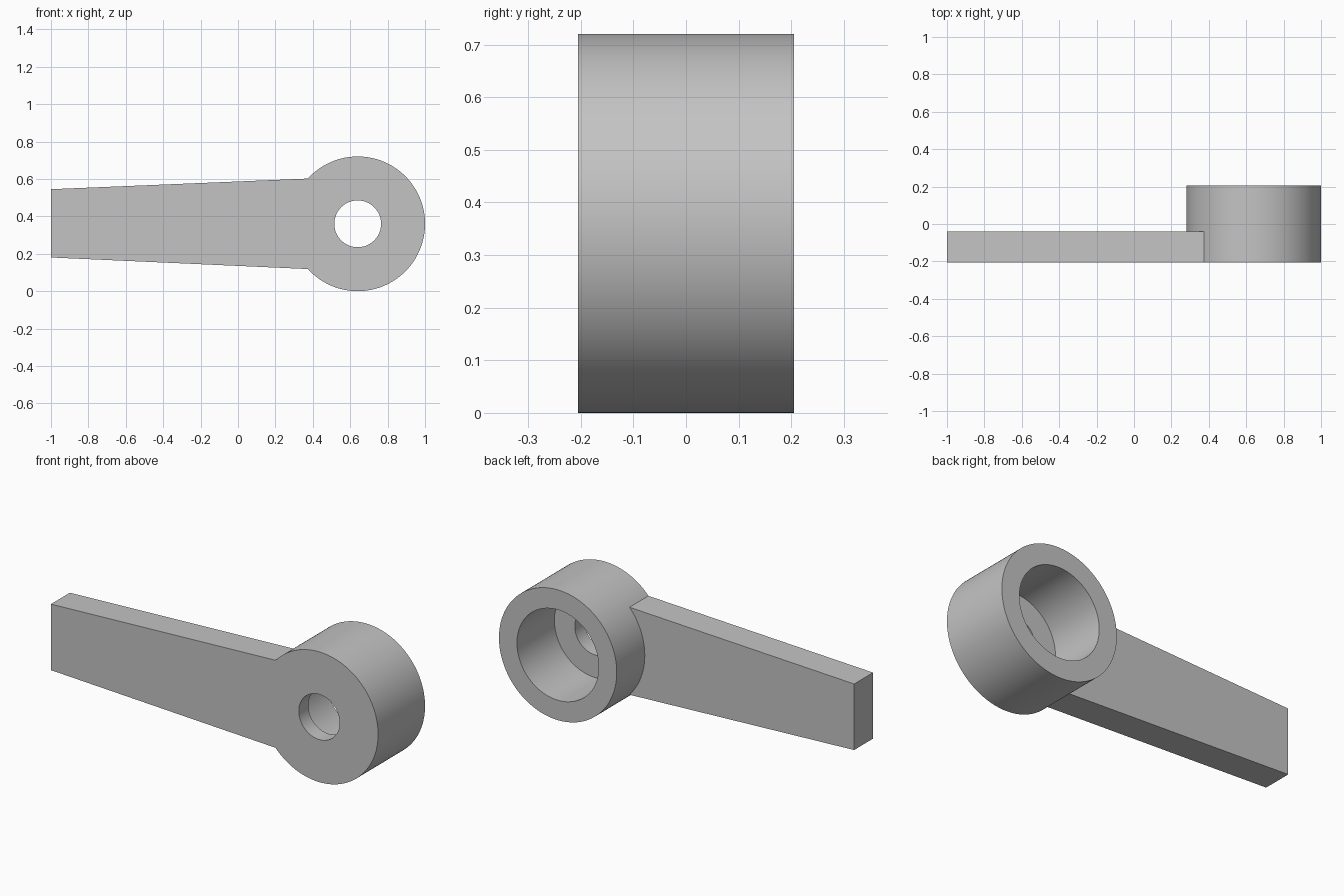
import bpy, bmesh, math

cube = bpy.data.objects.get("Cube")
if cube:
    bpy.data.objects.remove(cube, do_unlink=True)

FRONT, ARM_BACK, BACK, BORE_FLOOR = -0.205, -0.04, 0.205, -0.122
HUB_X, HUB_Z, HUB_R, BORE_R, HOLE_R = 0.64, 0.36, 0.36, 0.25, 0.125
SEG = 128
ARC_START, ARC_END = 49, 79  # hub segments covered by the arm

bm = bmesh.new()

# Hub: stepped section (radius, y) turned around the y axis
section = [(HOLE_R, FRONT), (HUB_R, FRONT), (HUB_R, ARM_BACK), (HUB_R, BACK),
           (BORE_R, BACK), (BORE_R, BORE_FLOOR), (HOLE_R, BORE_FLOOR)]
rings = []
for i in range(SEG):
    a = math.tau * i / SEG
    rings.append([bm.verts.new((HUB_X + r * math.cos(a), y, HUB_Z + r * math.sin(a)))
                  for r, y in section])
n = len(section)
for i in range(SEG):
    here, after = rings[i], rings[(i + 1) % SEG]
    for j in range(n):
        if j == 1 and ARC_START <= i < ARC_END:
            continue  # the arm joins the hub here
        k = (j + 1) % n
        bm.faces.new((here[j], here[k], after[k], after[j]))

# Arm: tapered flat bar whose end follows the hub
def outline(y, column):
    arc = [rings[i][column] for i in range(ARC_START, ARC_END + 1)]
    return arc + [bm.verts.new((-1, y, z)) for z in (0.18, 0.545)]

front, back = outline(FRONT, 1), outline(ARM_BACK, 2)
bm.faces.new(front)
bm.faces.new(back)
for i in (-3, -2, -1):
    bm.faces.new((front[i], front[i + 1], back[i + 1], back[i]))

bmesh.ops.recalc_face_normals(bm, faces=bm.faces)
mesh = bpy.data.meshes.new("lever_arm_and_hub")
bm.to_mesh(mesh)
bm.free()
lever = bpy.data.objects.new("lever_arm_and_hub", mesh)
bpy.context.collection.objects.link(lever)

# Plain grey finish
grey = bpy.data.materials.new("plain grey")
grey.use_nodes = True
color = (0.55, 0.55, 0.55, 1)
grey.diffuse_color = color
grey.node_tree.nodes["Principled BSDF"].inputs["Base Color"].default_value = color
mesh.materials.append(grey)

bpy.ops.object.select_all(action="DESELECT")
lever.select_set(True)
bpy.context.view_layer.objects.active = lever
bpy.ops.object.shade_smooth_by_angle(angle=math.radians(30))
